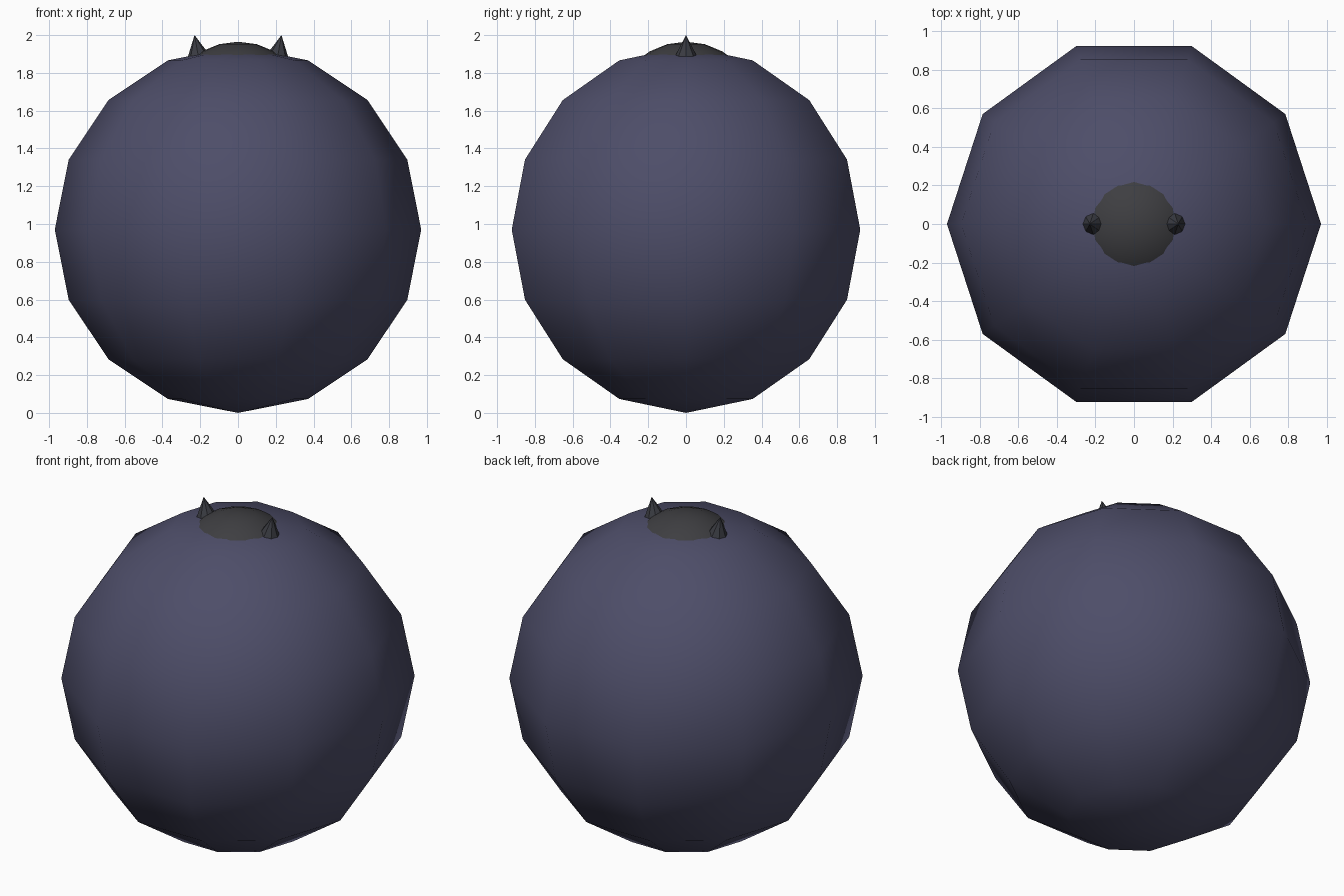
import bpy
import bmesh
from math import radians
from mathutils import Matrix

if "Cube" in bpy.data.objects:
    bpy.data.objects.remove(bpy.data.objects["Cube"])


def material(name, rgb):
    mat = bpy.data.materials.new(name)
    mat.diffuse_color = (*rgb, 1)
    mat.use_nodes = True
    mat.node_tree.nodes["Principled BSDF"].inputs["Base Color"].default_value = mat.diffuse_color
    return mat


def finish(name, bm, mat, smooth):
    mesh = bpy.data.meshes.new(name)
    bm.to_mesh(mesh)
    bm.free()
    for poly in mesh.polygons:
        poly.use_smooth = smooth
    mesh.materials.append(mat)
    obj = bpy.data.objects.new(name, mesh)
    bpy.context.collection.objects.link(obj)
    return obj


def ball(name, radius, z, segments, rings, mat):
    bm = bmesh.new()
    # quarter turn puts a column of vertices on the x axis
    bmesh.ops.create_uvsphere(
        bm, u_segments=segments, v_segments=rings, radius=radius,
        matrix=Matrix.Translation((0, 0, z)) @ Matrix.Rotation(radians(90), 4, 'Z'))
    return finish(name, bm, mat, True)


def ear(name, side, mat):
    depth = 0.15
    bm = bmesh.new()
    # cone with its tip at the local origin, leaning outward
    bmesh.ops.create_cone(
        bm, cap_ends=True, segments=8, radius1=0.077, radius2=0, depth=depth,
        matrix=Matrix.Translation((side * 0.23, 0, 2.0))
        @ Matrix.Rotation(side * radians(10), 4, 'Y')
        @ Matrix.Translation((0, 0, -depth / 2)))
    return finish(name, bm, mat, False)


body_mat = material("slate_blue", (0.075, 0.075, 0.14))
head_mat = material("charcoal", (0.048, 0.048, 0.053))
ear_mat = material("dark_slate", (0.042, 0.044, 0.054))

# Big coarse round body
ball("body", 0.97, 0.97, 10, 8, body_mat)

# Head, mostly sunk into the body
ball("head", 0.387, 1.578, 16, 12, head_mat)

# Pair of pointed ears
for label, side in (("left", -1), ("right", 1)):
    ear(label + "_ear", side, ear_mat)
